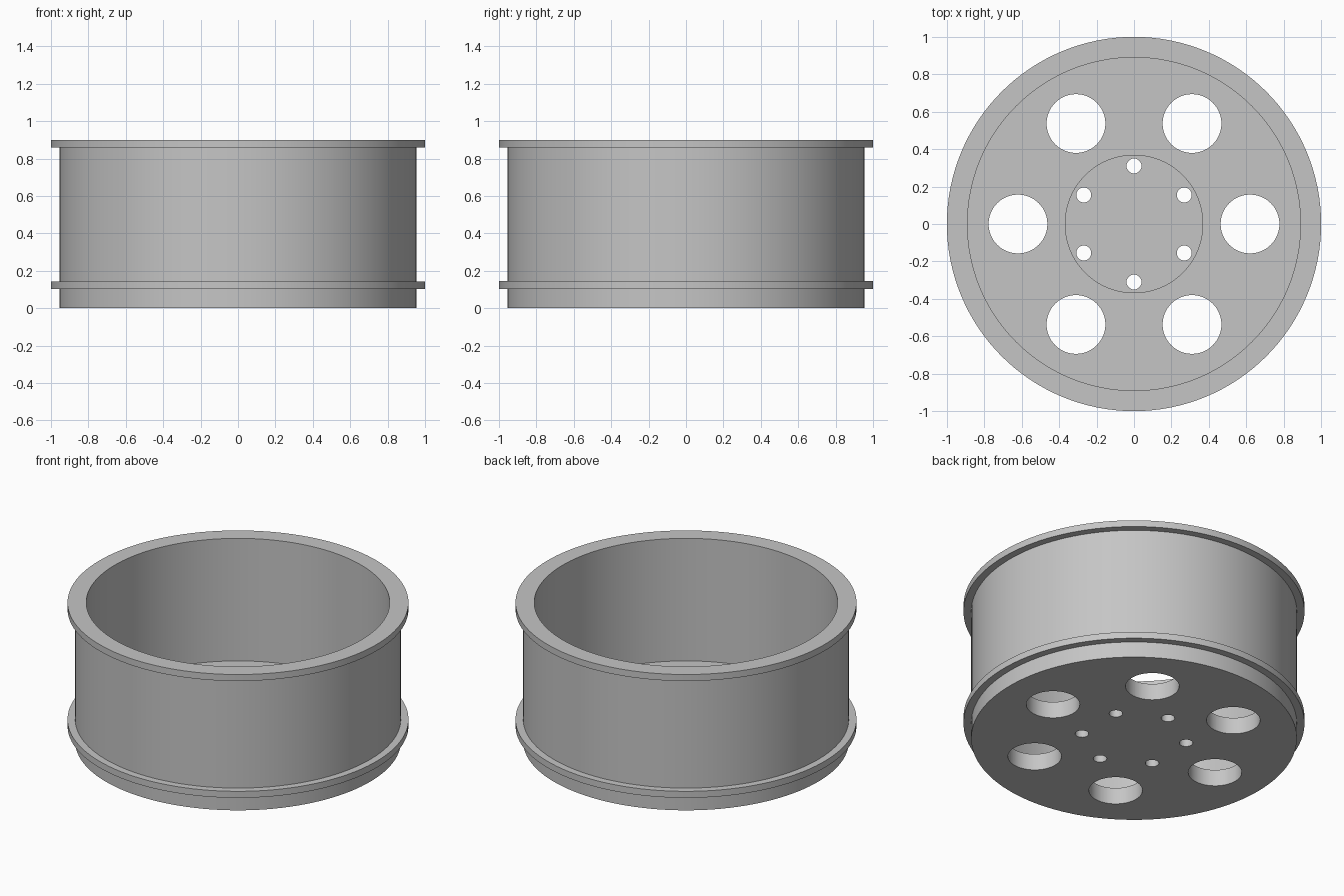
import bpy, bmesh
from math import radians, cos, sin, tau
from mathutils import Vector

cube = bpy.data.objects.get("Cube")
if cube:
    bpy.data.objects.remove(cube, do_unlink=True)

# Single satin grey metal
metal = bpy.data.materials.new("grey_metal")
metal.use_nodes = True
grey = (0.56, 0.56, 0.56, 1)
metal.diffuse_color = grey
metal.node_tree.nodes["Principled BSDF"].inputs["Base Color"].default_value = grey

BODY_R, FLANGE_R, INNER_R, HUB_R = 0.955, 1.0, 0.89, 0.37
HEIGHT, FLOOR_Z, HUB_Z = 0.9, 0.107, 0.125
LIP = 0.042            # thickness of both flanges
LOWER_FLANGE_Z = 0.102


def link(name, bm):
    mesh = bpy.data.meshes.new(name)
    bm.to_mesh(mesh)
    bm.free()
    obj = bpy.data.objects.new(name, mesh)
    bpy.context.collection.objects.link(obj)
    mesh.materials.append(metal)
    return obj


def lathe(name, profile, steps=128):
    """Revolve an (r, z) profile around the z axis."""
    bm = bmesh.new()
    verts = [bm.verts.new((r, 0, z)) for r, z in profile]
    edges = [bm.edges.new(pair) for pair in zip(verts, verts[1:])]
    bmesh.ops.spin(bm, geom=verts + edges, cent=(0, 0, 0), axis=(0, 0, 1),
                   angle=tau, steps=steps, use_merge=False)
    bmesh.ops.remove_doubles(bm, verts=bm.verts, dist=0.0001)
    bmesh.ops.recalc_face_normals(bm, faces=bm.faces)
    return link(name, bm)


def hole_ring(name, hole_r, ring_r, start, sides):
    """Six upright cylinders spaced evenly around the axis."""
    bm = bmesh.new()
    for i in range(6):
        a = radians(start + 60 * i)
        made = bmesh.ops.create_cone(bm, cap_ends=True, segments=sides,
                                     radius1=hole_r, radius2=hole_r, depth=0.6)
        bmesh.ops.translate(bm, verts=made["verts"],
                            vec=Vector((ring_r * cos(a), ring_r * sin(a), 0)))
    obj = link(name, bm)
    obj.hide_render = True
    return obj


# Wheel rim: flat underside, flanged barrel, open well, floor and hub pad
wheel = lathe("wheel_rim", [
    (0, 0), (BODY_R, 0),
    (BODY_R, LOWER_FLANGE_Z), (FLANGE_R, LOWER_FLANGE_Z),
    (FLANGE_R, LOWER_FLANGE_Z + LIP), (BODY_R, LOWER_FLANGE_Z + LIP),
    (BODY_R, HEIGHT - LIP), (FLANGE_R, HEIGHT - LIP),
    (FLANGE_R, HEIGHT), (INNER_R, HEIGHT),
    (INNER_R, FLOOR_Z), (HUB_R, FLOOR_Z),
    (HUB_R, HUB_Z), (0, HUB_Z)])

# Large lightening holes and small bolt holes through the floor
cutters = [hole_ring("lightening_hole_cutter", 0.157, 0.62, 0, 64),
           hole_ring("bolt_hole_cutter", 0.04, 0.31, 30, 32)]
for cutter in cutters:
    cut = wheel.modifiers.new(cutter.name, 'BOOLEAN')
    cut.operation = 'DIFFERENCE'
    cut.solver = 'EXACT'
    cut.object = cutter

# Bake the cuts and discard the cutters
bpy.context.view_layer.update()
graph = bpy.context.evaluated_depsgraph_get()
baked = bpy.data.meshes.new_from_object(wheel.evaluated_get(graph))
wheel.modifiers.clear()
wheel.data = baked
baked.name = "wheel_rim"
for cutter in cutters:
    bpy.data.objects.remove(cutter, do_unlink=True)

# Smooth round walls with crisp rims
bpy.ops.object.select_all(action='DESELECT')
wheel.select_set(True)
bpy.context.view_layer.objects.active = wheel
bpy.ops.object.shade_smooth_by_angle(angle=radians(30))
